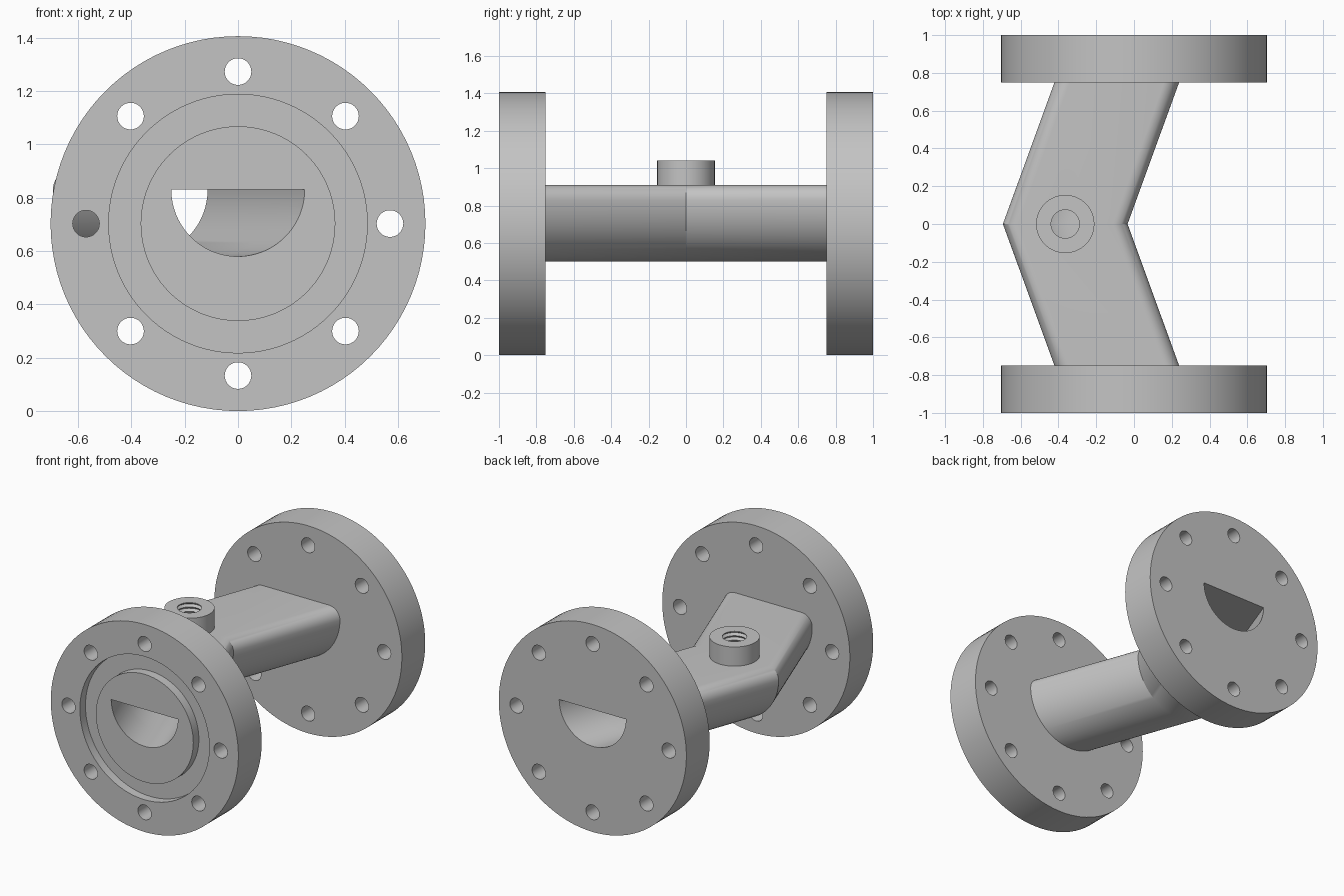
import bpy, bmesh
from math import sin, cos, tan, pi, radians

if "Cube" in bpy.data.objects:
    bpy.data.objects.remove(bpy.data.objects["Cube"])

AXIS_Z = 0.703               # height of the flange axis
BORE_Z, BORE_R = 0.83, 0.25  # flat roof height and radius of the half-round bore
SLOPE = tan(radians(20))     # sideways lean of each pipe leg

grey = bpy.data.materials.new("cast grey")
grey.use_nodes = True
grey.diffuse_color = (0.55, 0.55, 0.55, 1)
grey.node_tree.nodes["Principled BSDF"].inputs["Base Color"].default_value = grey.diffuse_color


def skin(name, *stacks):
    """Closed solids, each skinned over a stack of equal rings."""
    bm = bmesh.new()
    for stack in stacks:
        rings = [[bm.verts.new(p) for p in ring] for ring in stack]
        for a, b in zip(rings, rings[1:]):
            for i in range(len(a)):
                j = (i + 1) % len(a)
                bm.faces.new((a[i], a[j], b[j], b[i]))
        bm.faces.new(rings[0])
        bm.faces.new(rings[-1])
    bmesh.ops.recalc_face_normals(bm, faces=bm.faces)
    mesh = bpy.data.meshes.new(name)
    bm.to_mesh(mesh)
    bm.free()
    mesh.materials.append(grey)
    obj = bpy.data.objects.new(name, mesh)
    bpy.context.collection.objects.link(obj)
    return obj


def circle(r, n):
    return [(r * cos(2 * pi * i / n), r * sin(2 * pi * i / n)) for i in range(n)]


def turned_y(profile, x=0, z=AXIS_Z, n=96):
    return [[(x + u, y, z + v) for u, v in circle(r, n)] for r, y in profile]


def turned_z(profile, x, n=64):
    return [[(x + u, v, z) for u, v in circle(r, n)] for r, z in profile]


def arc(cx, r, start, end, n):
    angles = [radians(start + (end - start) * i / n) for i in range(n + 1)]
    return [(cx + r * cos(a), BORE_Z + r * sin(a)) for a in angles]


def bent(section, ys):
    """Sweep an upright section along the elbow path."""
    return [[(x - SLOPE * (1 - abs(y)), y, z) for x, z in section] for y in ys]


def cut(obj, *cutters):
    bpy.context.view_layer.objects.active = obj
    for cutter in cutters:
        mod = obj.modifiers.new("cut", 'BOOLEAN')
        mod.operation, mod.solver, mod.object = 'DIFFERENCE', 'EXACT', cutter
        bpy.ops.object.modifier_apply(modifier=mod.name)


# Flanges: the front one carries a ring groove
front_flange = skin("front_flange", turned_y([
    (0.703, -0.75), (0.703, -1), (0.485, -1), (0.485, -0.94),
    (0.365, -0.94), (0.365, -1), (0.2, -1)]))
back_flange = skin("back_flange", turned_y([(0.703, 0.75), (0.703, 1)]))

# Bent pipe: half-round section with rounded upper corners
wall = 0.08
outer = (arc(0, BORE_R + wall, 180, 360, 48)
         + arc(BORE_R, wall, 0, 90, 10)[1:]
         + arc(-BORE_R, wall, 90, 180, 10)[:-1])
bent_pipe = skin("bent_pipe", bent(outer, (-0.76, 0, 0.76)))

# Threaded boss on the elbow
boss = skin("threaded_boss", turned_z([(0.154, 0.88), (0.154, 1.04)], -SLOPE))

# Cutters: half-round bore, bolt holes and thread
bore = skin("bore_cutter", bent(arc(0, BORE_R, 180, 360, 48), (-1.1, 0, 1.1)))
bolts = skin("bolt_cutter", *[
    turned_y([(0.05, -1.1), (0.05, 1.1)], u, AXIS_Z + v, 32) for u, v in circle(0.57, 8)])
pitch = 0.03
thread_profile = [(0.075, 0.75)]
for i in range(8):
    z = 0.80 + i * pitch
    thread_profile += [(0.075, z), (0.088, z + pitch / 2)]
thread_profile += [(0.075, 1.035), (0.075, 1.1)]
thread = skin("thread_cutter", turned_z(thread_profile, -SLOPE, 48))

cut(front_flange, bore, bolts)
cut(back_flange, bore, bolts)
cut(bent_pipe, bore, thread)
cut(boss, thread)
for cutter in (bore, bolts, thread):
    bpy.data.objects.remove(cutter)

# Smooth shading with crisp edges
for obj in (front_flange, back_flange, bent_pipe, boss):
    bpy.ops.object.select_all(action='DESELECT')
    obj.select_set(True)
    bpy.context.view_layer.objects.active = obj
    bpy.ops.object.shade_smooth_by_angle(angle=radians(25))
